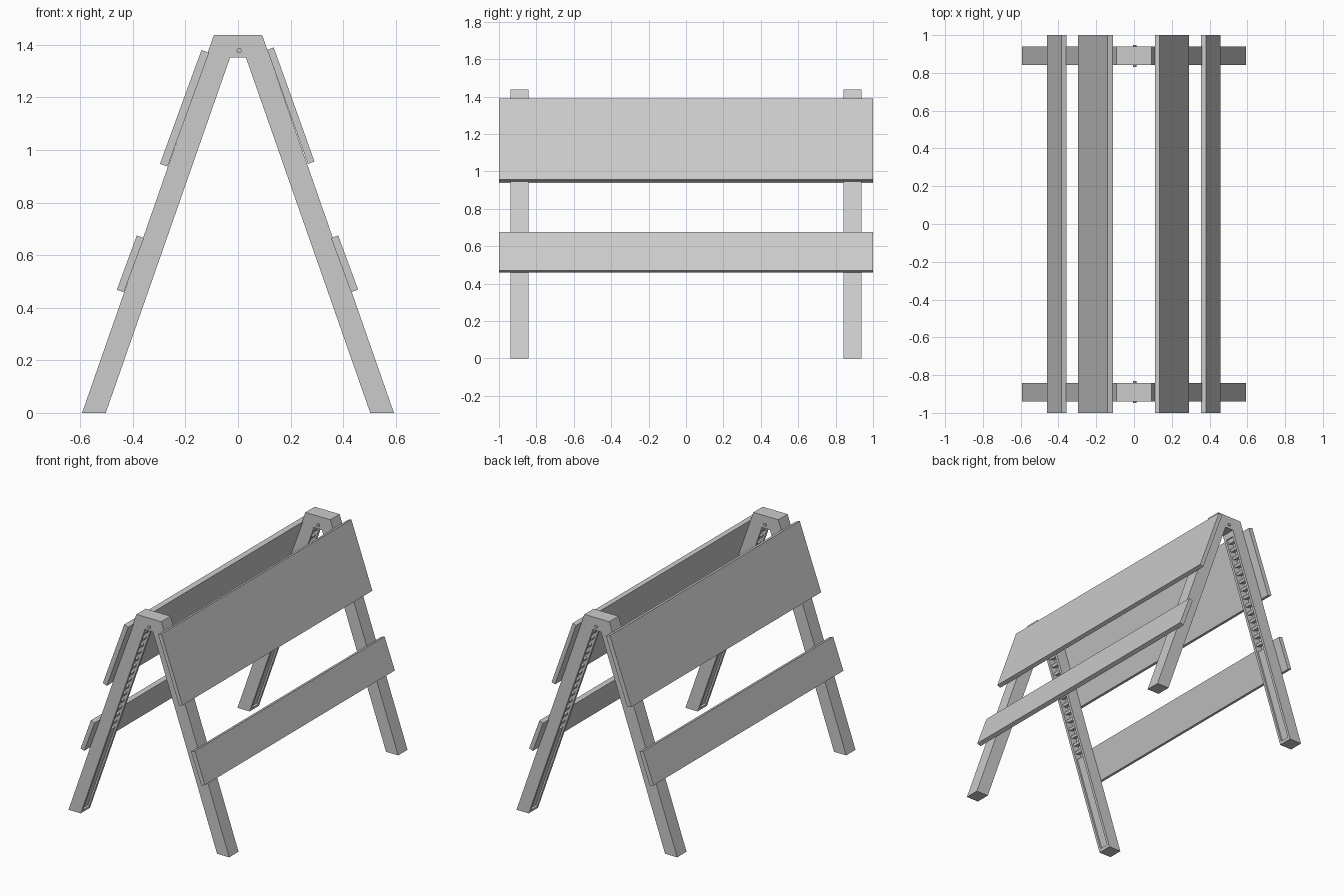
import bpy, bmesh
from mathutils import Vector

if "Cube" in bpy.data.objects:
    bpy.data.objects.remove(bpy.data.objects["Cube"])


def prism(name, profiles, y0, y1):
    """Extrude one or more closed XZ profiles from y0 to y1."""
    bm = bmesh.new()
    for pts in profiles:
        face = bm.faces.new([bm.verts.new((x, y0, z)) for x, z in pts])
        ext = bmesh.ops.extrude_face_region(bm, geom=[face])
        moved = [g for g in ext["geom"] if isinstance(g, bmesh.types.BMVert)]
        bmesh.ops.translate(bm, verts=moved, vec=(0, y1 - y0, 0))
    bmesh.ops.recalc_face_normals(bm, faces=bm.faces)
    mesh = bpy.data.meshes.new(name)
    bm.to_mesh(mesh)
    bm.free()
    obj = bpy.data.objects.new(name, mesh)
    bpy.context.collection.objects.link(obj)
    return obj


# A-shaped leg outline, and the inner edge along which the pockets run
LEFT = [(-0.593, 0), (-0.503, 0), (-0.03, 1.352)]
A_OUTLINE = ([(-0.092, 1.437)] + LEFT + [(-x, z) for x, z in reversed(LEFT)]
             + [(0.092, 1.437)])
START = Vector(LEFT[1])
ALONG = (Vector(LEFT[2]) - START).normalized()
INTO = Vector((-ALONG.y, ALONG.x))

# Shallow groove with a row of ribbed pockets in the upper half
GROOVE, POCKET, PITCH, OPEN = 0.012, 0.05, 0.054, 0.036
steps = [(0.02, -0.015), (0.02, GROOVE)]
for i in range(14):
    t = 0.63 + i * PITCH
    steps += [(t, GROOVE), (t, POCKET), (t + OPEN, POCKET), (t + OPEN, GROOVE)]
steps += [(1.395, GROOVE), (1.395, -0.015)]
groove_left = [tuple(START + ALONG * t + INTO * d) for t, d in steps]
groove_right = [(-x, z) for x, z in groove_left]

for side, s in (("front", -1), ("back", 1)):
    # Leg frame with grooves cut into the inner faces
    y = 0.89 * s
    frame = prism(side + "_leg_frame", [A_OUTLINE], y - 0.049, y + 0.049)
    cutter = prism(side + "_groove_cutter", [groove_left, groove_right],
                   y - 0.032, y + 0.032)
    cutter.hide_render = True
    cutter.hide_viewport = True
    mod = frame.modifiers.new("grooves", "BOOLEAN")
    mod.operation = "DIFFERENCE"
    mod.solver = "EXACT"
    mod.object = cutter

    # Hinge bolt at the apex
    bpy.ops.mesh.primitive_cylinder_add(
        vertices=10, radius=0.01, depth=0.115,
        location=(0.004, y, 1.378), rotation=(1.5708, 0, 0))
    bpy.context.object.name = side + "_hinge_bolt"

# Boards: outer top, outer bottom, inner bottom, inner top
BOARDS = {
    "left_upper_board": [(-0.139, 1.38), (-0.297, 0.947), (-0.268, 0.937), (-0.110, 1.37)],
    "right_upper_board": [(0.136, 1.39), (0.291, 0.956), (0.266, 0.947), (0.111, 1.381)],
    "left_lower_board": [(-0.385, 0.675), (-0.461, 0.468), (-0.434, 0.459), (-0.358, 0.665)],
    "right_lower_board": [(0.381, 0.675), (0.457, 0.469), (0.430, 0.459), (0.354, 0.665)],
}
for name, pts in BOARDS.items():
    prism(name, [pts], -1, 1)
